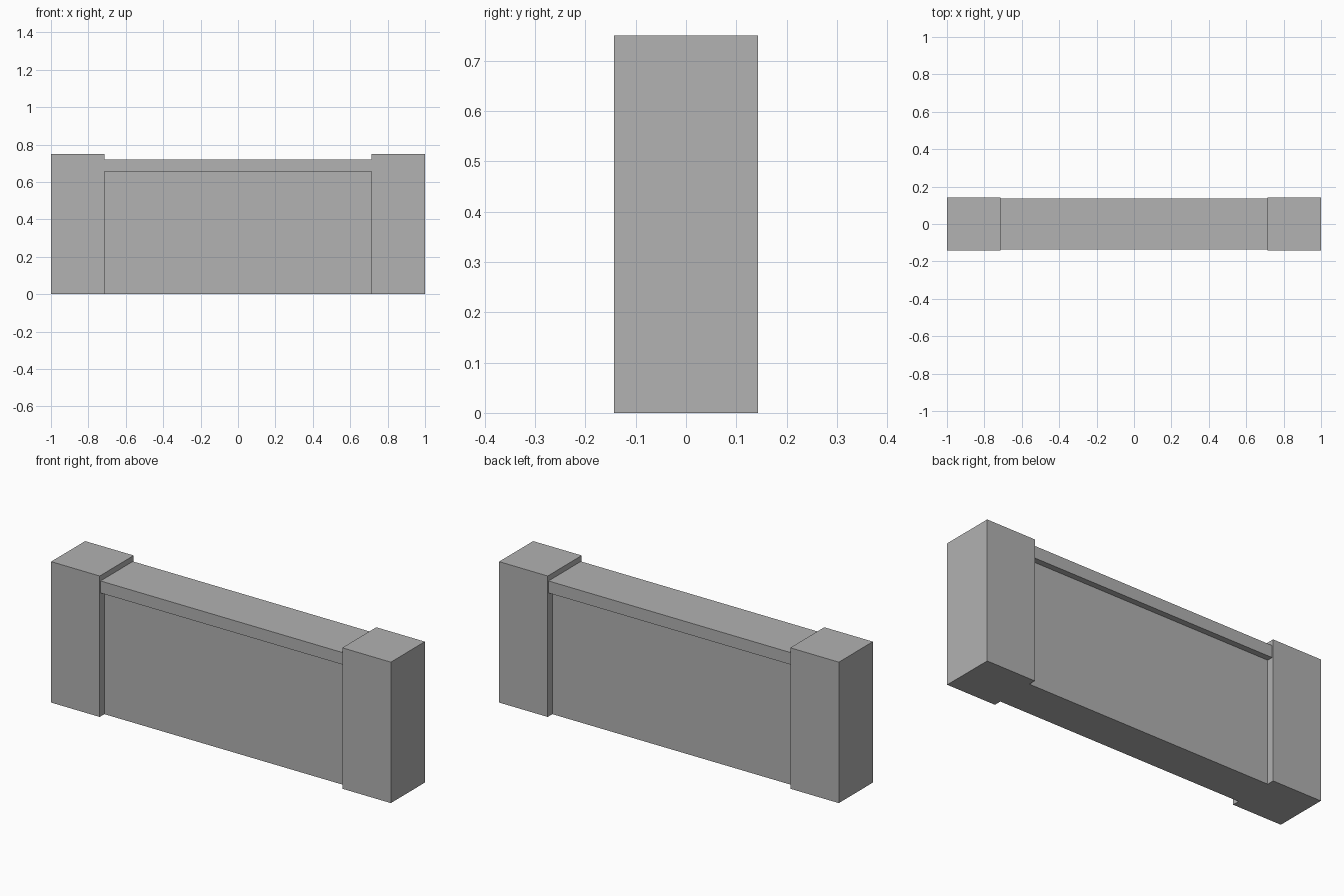
import bpy

if "Cube" in bpy.data.objects:
    bpy.data.objects.remove(bpy.data.objects["Cube"])

# Single flat grey
grey = bpy.data.materials.new("concrete grey")
grey.diffuse_color = (0.445, 0.445, 0.445, 1)
grey.use_nodes = True
grey.node_tree.nodes["Principled BSDF"].inputs["Base Color"].default_value = grey.diffuse_color


def box(name, x, half_x, half_y, z0, z1):
    """Box centred on y = 0 between two heights."""
    bpy.ops.mesh.primitive_cube_add(size=2, location=(x, 0, (z0 + z1) / 2))
    ob = bpy.context.object
    ob.name = name
    ob.scale = (half_x, half_y, (z1 - z0) / 2)
    bpy.ops.object.transform_apply(location=False, rotation=False, scale=True)
    ob.data.materials.append(grey)
    return ob


PILLAR_INNER = 0.714

# End pillars
for side, sign in (("left", -1), ("right", 1)):
    box(side + "_pillar", sign * (1 + PILLAR_INNER) / 2, (1 - PILLAR_INNER) / 2,
        0.143, 0, 0.75)

# Recessed wall between the pillars, with an overhanging coping on top
box("wall_panel", 0, PILLAR_INNER, 0.104, 0, 0.657)
box("wall_coping", 0, PILLAR_INNER, 0.136, 0.657, 0.721)
